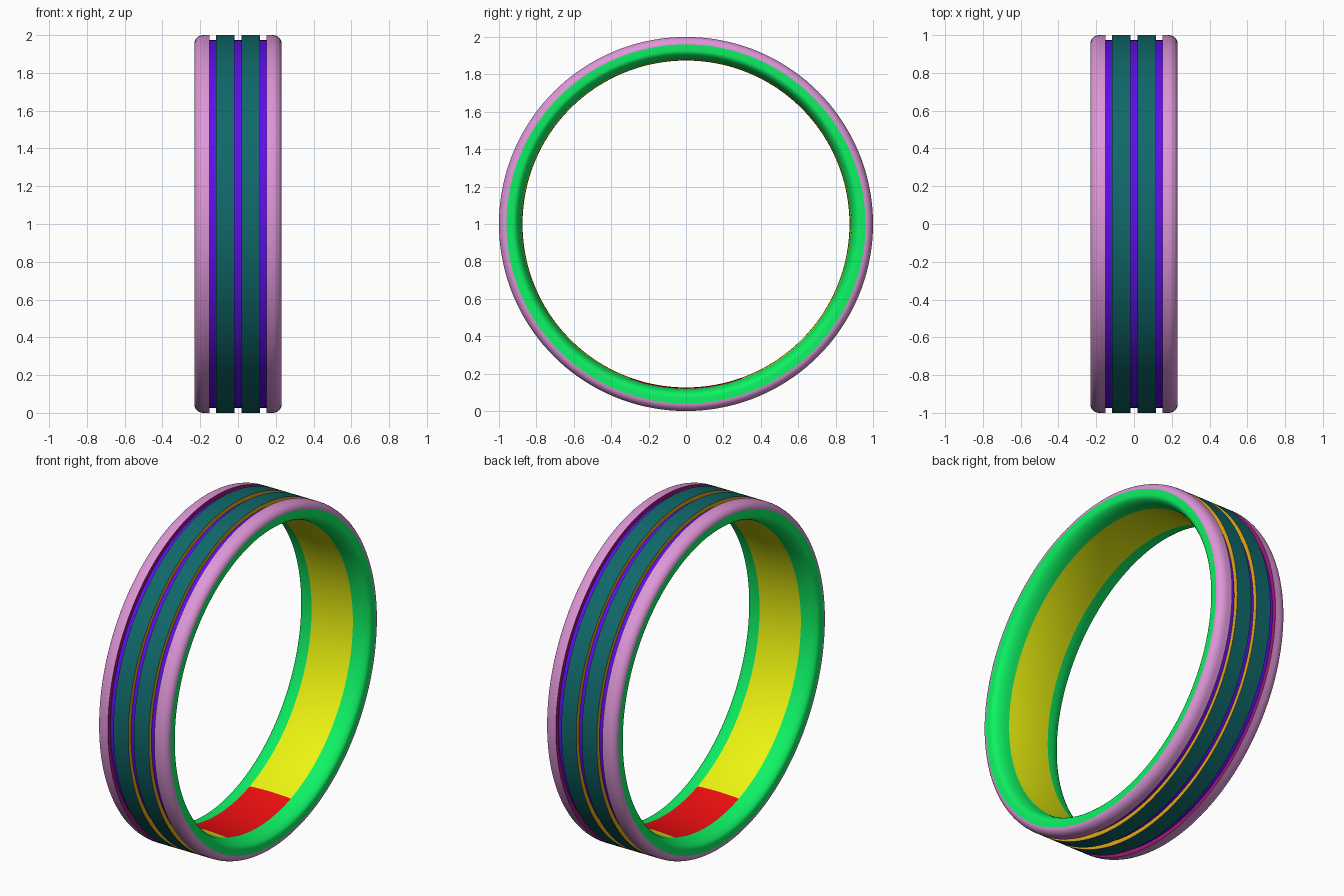
import bpy
from math import sin, cos, pi, radians

if "Cube" in bpy.data.objects:
    bpy.data.objects.remove(bpy.data.objects["Cube"])

SEG = 144          # segments in a full turn
CENTRE_Z = 1.0


def material(name, rgb):
    lin = [(c / 255 / 12.92) if c < 11 else ((c / 255 + 0.055) / 1.055) ** 2.4 for c in rgb]
    m = bpy.data.materials.new(name)
    m.diffuse_color = (*lin, 1)
    m.use_nodes = True
    m.node_tree.nodes["Principled BSDF"].inputs["Base Color"].default_value = m.diffuse_color
    return m


pink = material("pink", (222, 150, 216))
green = material("green", (14, 242, 100))
yellow = material("yellow", (238, 245, 16))
red = material("red", (240, 14, 16))
teal = material("teal", (16, 104, 106))
purple = material("purple", (94, 14, 236))
gold = material("gold", (228, 168, 22))
magenta = material("magenta", (160, 24, 120))


def lathe(name, profile, mat, start=0.0, end=360.0):
    """Sweep an (x, radius) profile about the x axis; angle 0 is the bottom."""
    full = end - start >= 360
    steps = max(1, round(SEG * (end - start) / 360))
    rows = steps if full else steps + 1
    verts, faces, n = [], [], len(profile)
    for j in range(rows):
        a = radians(start + (end - start) * j / steps)
        verts += [(x, r * sin(a), CENTRE_Z - r * cos(a)) for x, r in profile]
    for j in range(steps):
        p, q = j * n, ((j + 1) % rows) * n
        faces += [(p + i, q + i, q + i + 1, p + i + 1) for i in range(n - 1)]
    mesh = bpy.data.meshes.new(name)
    mesh.from_pydata(verts, [], faces)
    mesh.materials.append(mat)
    obj = bpy.data.objects.new(name, mesh)
    bpy.context.collection.objects.link(obj)
    bpy.ops.object.select_all(action='DESELECT')
    obj.select_set(True)
    bpy.context.view_layer.objects.active = obj
    bpy.ops.object.shade_smooth_by_angle(angle=radians(35))
    return obj


def arc(cx, cr, rx, rr, a0, a1, steps=8):
    """Elliptical fillet points in the (x, radius) plane."""
    return [(cx + rx * cos(radians(a0 + (a1 - a0) * i / steps)),
             cr + rr * sin(radians(a0 + (a1 - a0) * i / steps))) for i in range(steps + 1)]


def mirrored(name, profile, mat):
    """Make a right-hand part and its left-hand mirror image."""
    lathe("right_" + name, profile, mat)
    lathe("left_" + name, [(-x, r) for x, r in reversed(profile)], mat)


OUT, FLOOR, HALF = 1.0, 0.975, 0.23
RAIL, T_OUT, T_IN, INNER = 0.152, 0.116, 0.018, 0.135

# Rounded outer rails and their groove walls
mirrored("rail", [(RAIL, OUT)] + arc(0.18, 0.96, 0.05, 0.04, 90, 0), pink)
mirrored("rail_groove_wall", [(RAIL, FLOOR), (RAIL, OUT)], magenta)

# Raised twin bands with side walls
mirrored("raised_band", [(T_IN, OUT), (T_OUT, OUT)], teal)
mirrored("band_outer_wall", [(T_OUT, OUT), (T_OUT, FLOOR)], gold)
mirrored("band_inner_wall", [(T_IN, FLOOR), (T_IN, OUT)], gold)

# Groove floors
mirrored("side_groove_floor", [(T_OUT, FLOOR), (RAIL, FLOOR)], purple)
lathe("centre_groove_floor", [(-T_IN, FLOOR), (T_IN, FLOOR)], purple)

# Side faces rolling over into the bore
mirrored("side_face", [(HALF, 0.96)] + arc(INNER, 0.927, HALF - INNER, 0.045, 0, -80)
         + [(INNER, 0.881)], green)

# Slightly domed bore, with a coloured patch at the bottom
bore = [(INNER * k / 4, 0.874 + 0.007 * (k / 4) ** 2) for k in range(4, -5, -1)]
lathe("bore", bore, yellow, 20, 340)
lathe("bore_patch", bore, red, -20, 20)
